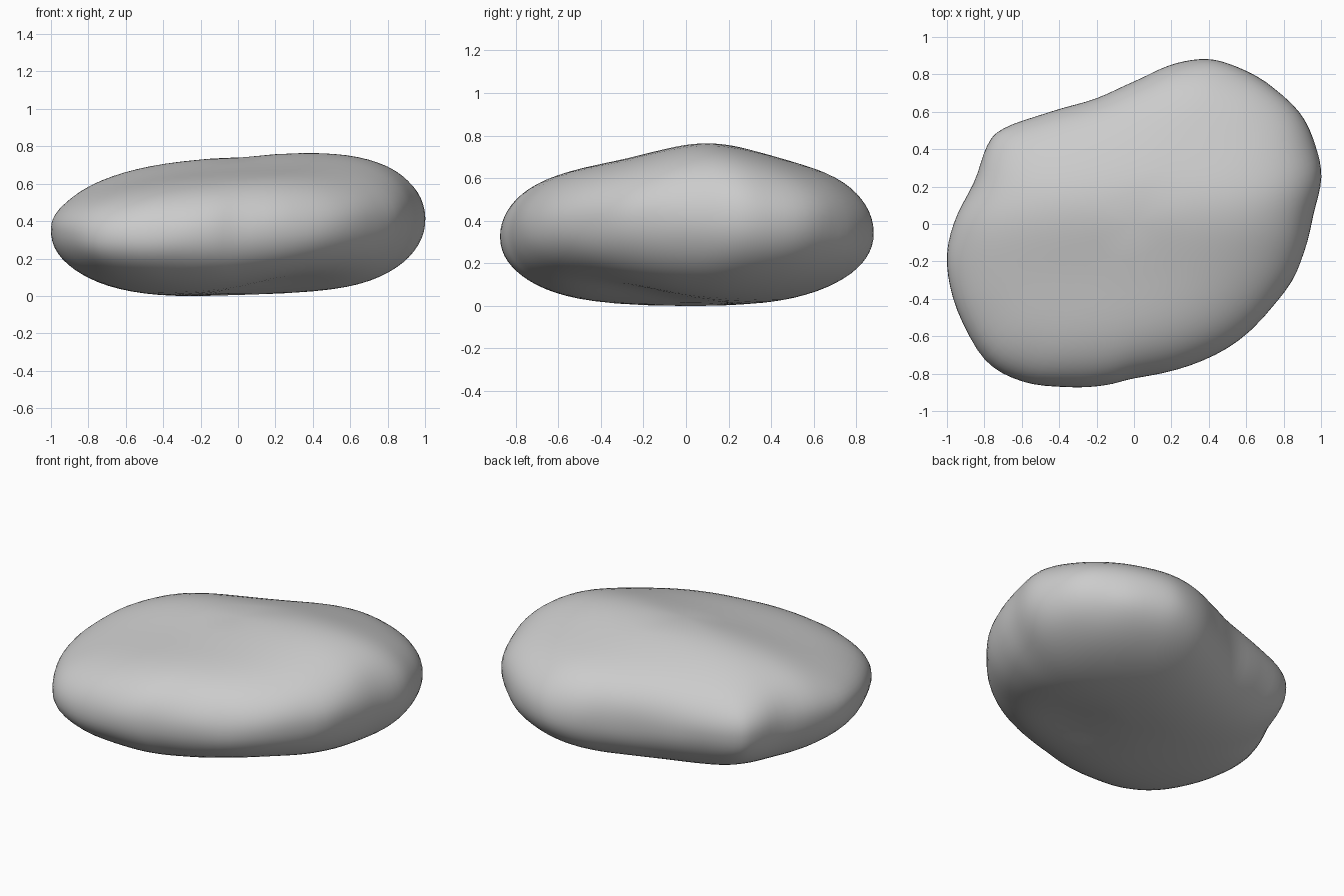
import bpy
import bmesh
import math
from mathutils import Vector, noise

default_cube = bpy.data.objects.get("Cube")
if default_cube:
    bpy.data.objects.remove(default_cube, do_unlink=True)

# Plan outline of the pebble, counter-clockwise
OUTLINE = [(1, .25), (.97, .42), (.88, .6), (.71, .76), (.5, .855), (.35, .88),
           (.19, .85), (0, .765), (-.2, .675), (-.45, .595), (-.7, .51), (-.79, .42),
           (-.86, .22), (-.965, 0), (-1, -.22), (-.95, -.46), (-.8, -.73),
           (-.6, -.845), (-.35, -.872), (-.15, -.86), (0, -.825), (.3, -.755),
           (.56, -.62), (.8, -.37), (.91, -.15), (.955, .05)]
STEPS = 4          # spline samples per outline point
RINGS = 36         # rings from the top pole to the bottom pole
FLATNESS = 3.2     # how flat the top and base stay before the shoulder
ROUNDNESS = 2.1    # how round the side wall is


def smooth_outline(points, steps):
    """Closed Catmull-Rom curve through the points."""
    points = [Vector(p) for p in points]
    count = len(points)
    curve = []
    for i in range(count):
        a, b, c, d = (points[(i + k) % count] for k in (-1, 0, 1, 2))
        for j in range(steps):
            t = j / steps
            curve.append(0.5 * (2 * b + (c - a) * t
                                + (2 * a - 5 * b + 4 * c - d) * t ** 2
                                + (3 * b - a - 3 * c + d) * t ** 3))
    return curve


def soften(curve, reach, scale):
    """Running average of the outline, for the calmer inner rings."""
    window = range(-reach, reach + 1)
    return [sum((curve[(i + k) % len(curve)] for k in window), Vector((0, 0)))
            * scale / len(window) for i in range(len(curve))]


def rim_height(x, y):
    return 0.4 + 0.03 * x - 0.08 * y * y


def top_height(x, y):
    crown = math.exp(-((y - 0.1) / 0.33) ** 2)
    return 0.675 + 0.07 * x + 0.077 * crown


def base_height(x, y):
    hollow = math.exp(-((x - 0.3) ** 2 + (y + 0.3) ** 2) / 0.12)
    return 0.005 + 0.015 * x + 0.015 * y * y + 0.07 * hollow


def surface_point(edge, soft_edge, angle):
    """Point on the skin, from the top pole (angle 0) to the bottom (pi)."""
    spread = max(math.sin(angle), 0) ** (2 / FLATNESS)
    rise = abs(math.cos(angle)) ** (2 / ROUNDNESS)
    x, y = soft_edge.lerp(edge, spread ** 3) * spread
    rim = rim_height(x, y)
    limit = top_height(x, y) if math.cos(angle) > 0 else base_height(x, y)
    point = Vector((x, y, rim + (limit - rim) * rise))
    # Slight unevenness on the side wall
    dent = 0.01 * spread ** 4 * noise.noise(point * 4)
    return point + Vector((x, y, 0)) * dent


# Pebble skin built from stacked rings
outline = smooth_outline(OUTLINE, STEPS)
edges = list(zip(outline, soften(outline, 8, 1.04)))
bm = bmesh.new()
rings = [[bm.verts.new(surface_point(edge, soft, math.pi * r / RINGS))
          for edge, soft in edges] for r in range(1, RINGS)]
for upper, lower in zip(rings, rings[1:]):
    for i in range(len(edges)):
        j = (i + 1) % len(edges)
        bm.faces.new((upper[i], lower[i], lower[j], upper[j]))
centre = Vector((0, 0))
for ring, angle in ((rings[0], 0), (rings[-1], math.pi)):
    pole = bm.verts.new(surface_point(centre, centre, angle))
    for i in range(len(edges)):
        bm.faces.new((ring[i], ring[(i + 1) % len(edges)], pole))
bmesh.ops.recalc_face_normals(bm, faces=bm.faces)

# Rest the pebble on the ground
lowest = min(v.co.z for v in bm.verts)
bmesh.ops.translate(bm, verts=bm.verts, vec=(0, 0, -lowest))

mesh = bpy.data.meshes.new("pebble")
bm.to_mesh(mesh)
bm.free()
pebble = bpy.data.objects.new("pebble", mesh)
bpy.context.collection.objects.link(pebble)

# Plain grey stone
stone = bpy.data.materials.new("stone grey")
stone.use_nodes = True
colour = (0.6, 0.6, 0.6, 1)
stone.diffuse_color = colour
for node in stone.node_tree.nodes:
    if node.type == 'BSDF_PRINCIPLED':
        node.inputs["Base Color"].default_value = colour
mesh.materials.append(stone)

# Smooth shading
bpy.ops.object.select_all(action='DESELECT')
pebble.select_set(True)
bpy.context.view_layer.objects.active = pebble
bpy.ops.object.shade_smooth()
